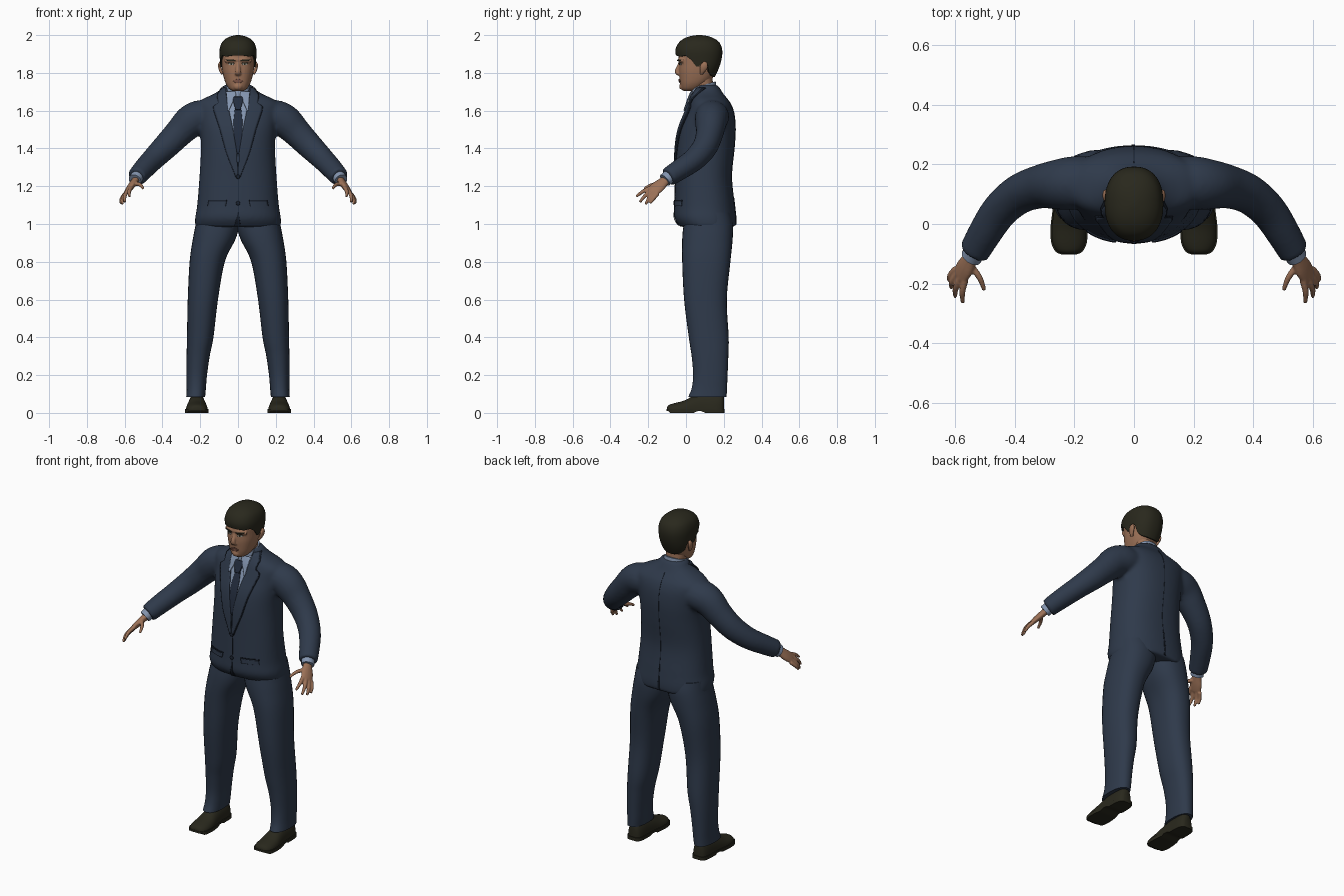
import bpy, bmesh, math
from mathutils import Vector


def material(name, rgb):
    m = bpy.data.materials.new(name)
    m.diffuse_color = (*rgb, 1)
    return m


NAVY = material("navy_cloth", (0.028, 0.042, 0.070))
SEAM = material("dark_seam", (0.010, 0.015, 0.026))
TIE = material("tie_blue", (0.017, 0.026, 0.048))
SHIRT = material("shirt_blue", (0.23, 0.30, 0.43))
SKIN = material("skin", (0.33, 0.165, 0.095))
LIP = material("lip", (0.22, 0.095, 0.065))
DARK = material("dark_brown", (0.022, 0.021, 0.012))
EYE = material("eye_white", (0.42, 0.38, 0.33))


def spline(rows, n=5):
    """Catmull-Rom subdivision of any list of equal-length tuples."""
    out = []
    for i in range(len(rows) - 1):
        a, b, c, d = (rows[max(0, min(len(rows) - 1, i + k))] for k in (-1, 0, 1, 2))
        for s in range(n):
            t = s / n
            out.append(tuple(
                0.5 * (2 * q + (r - p) * t + (2 * p - 5 * q + 4 * r - w) * t * t
                       + (3 * q - p - 3 * r + w) * t ** 3) for p, q, r, w in zip(a, b, c, d)))
    return out + [tuple(rows[-1])]


def lerp_rows(rows, z):
    """Row of a table linearly interpolated at key z."""
    for a, b in zip(rows, rows[1:]):
        if z <= b[0]:
            t = max(0, (z - a[0]) / max(b[0] - a[0], 1e-6))
            return tuple(p + (q - p) * t for p, q in zip(a, b))
    return rows[-1]


def oval(row, t, n=2.3):
    """Point on a horizontal superellipse section (z, xc, half width, y front, y back)."""
    z, xc, a, yf, yb = row
    c, s = math.cos(t), math.sin(t)
    return (xc + a * math.copysign(abs(c) ** (2 / n), c),
            (yf + yb) / 2 + (yb - yf) / 2 * math.copysign(abs(s) ** (2 / n), s), z)


def loft(table, sides=32, n=2.3):
    return [[oval(r, 2 * math.pi * i / sides, n) for i in range(sides)] for r in spline(table)]


def tube(path, ref=(0, 0, 1), sides=14, n=4):
    """Rings square to a path of (x, y, z, radius along ref, radius across)."""
    pts, rings = spline(path, n), []
    for i, p in enumerate(pts):
        t = (Vector(pts[min(i + 1, len(pts) - 1)][:3]) - Vector(pts[max(i - 1, 0)][:3])).normalized()
        u = Vector(ref)
        u = (u - t * u.dot(t)).normalized()
        v = t.cross(u)
        rings.append([tuple(Vector(p[:3]) + u * p[3] * math.cos(k) + v * p[4] * math.sin(k))
                      for k in (2 * math.pi * j / sides for j in range(sides))])
    return rings


def flip(rings):
    return [[(-x, y, z) for x, y, z in r] for r in rings]


def build(name, parts, mat, mirror=False, closed=True, voxel=0, thick=0, relax=3):
    """Skin lists of rings into one object."""
    bm = bmesh.new()
    for rings in parts:
        vs = [[bm.verts.new(p) for p in r] for r in rings]
        m = len(vs[0])
        for a, b in zip(vs, vs[1:]):
            for i in range(m if closed else m - 1):
                j = (i + 1) % m
                bm.faces.new((a[i], a[j], b[j], b[i]))
        if closed:
            bm.faces.new(vs[0][::-1])
            bm.faces.new(vs[-1])
    bmesh.ops.recalc_face_normals(bm, faces=bm.faces)
    me = bpy.data.meshes.new(name)
    bm.to_mesh(me)
    bm.free()
    me.materials.append(mat)
    ob = bpy.data.objects.new(name, me)
    bpy.context.collection.objects.link(ob)
    bpy.ops.object.select_all(action='DESELECT')
    ob.select_set(True)
    bpy.context.view_layer.objects.active = ob
    bpy.ops.object.shade_smooth_by_angle(angle=math.radians(45))
    if thick:
        s = ob.modifiers.new("thickness", 'SOLIDIFY')
        s.thickness, s.offset = thick, 0
    if voxel:
        r = ob.modifiers.new("blend", 'REMESH')
        r.mode, r.voxel_size, r.use_smooth_shade = 'VOXEL', voxel, True
        ob.modifiers.new("relax", 'SMOOTH').iterations = relax
    if mirror:
        ob.modifiers.new("mirror", 'MIRROR')
    return ob


def plate(name, table, rows, mat, off, mirror=False, back=False, thick=0.006, n=2.3):
    """Thin plate of rows (z, x left, x right) laid on the front or back of a loft."""
    dense, grid = spline(table), []
    steps = 24
    for k in range(steps + 1):
        z, xl, xr = lerp_rows(rows, rows[0][0] + (rows[-1][0] - rows[0][0]) * k / steps)
        _, xc, a, yf, yb = lerp_rows(dense, z)
        line = []
        for i in range(9):
            x = xl + (xr - xl) * i / 8
            d = (1 - min(0.999, abs((x - xc) / a)) ** n) ** (1 / n) * (yb - yf) / 2
            line.append((x, (yf + yb) / 2 + (d + off if back else -d - off), z))
        grid.append(line)
    return build(name, [grid], mat, mirror, closed=False, thick=thick)


# Jacket: torso and both sleeves blended into one cloth
TORSO = [(.985, 0, .226, -.032, .262), (1.03, 0, .227, -.06, .264), (1.1, 0, .216, -.06, .257),
         (1.25, 0, .204, -.055, .242), (1.4, 0, .196, -.05, .256), (1.5, 0, .202, -.035, .262),
         (1.58, 0, .215, -.005, .256), (1.63, 0, .222, .015, .24), (1.66, 0, .19, .025, .22),
         (1.685, 0, .135, .035, .2), (1.71, 0, .095, .045, .185), (1.737, 0, .075, .055, .167)]
sleeve = tube([(.13, .14, 1.57, .08, .085), (.2, .138, 1.568, .088, .09), (.255, .132, 1.54, .088, .084),
               (.315, .125, 1.48, .077, .073), (.385, .1, 1.408, .069, .067), (.45, .045, 1.343, .061, .062),
               (.5, -.03, 1.29, .056, .057), (.537, -.095, 1.248, .051, .052)], (0, .3, 1), 20)
build("jacket", [loft(TORSO, 48), sleeve, flip(sleeve)], NAVY, voxel=.011)

# Jacket front: shirt opening, tie, lapels, closure, pockets, buttons, vent
plate("shirt_front", TORSO, [(1.38, -.004, .004), (1.5, -.028, .028), (1.6, -.048, .048), (1.7, -.064, .064)], SHIRT, .002)
plate("tie", TORSO, [(1.37, -.004, .004), (1.45, -.022, .022), (1.55, -.023, .023), (1.62, -.015, .015)], TIE, .006)
plate("tie_knot", TORSO, [(1.605, -.013, .013), (1.655, -.027, .027), (1.672, -.022, .022)], TIE, .014, thick=.009)
LAPEL = [(1.25, .001, .01), (1.38, .006, .06), (1.5, .026, .092), (1.615, .05, .13), (1.632, .053, .122),
         (1.636, .054, .1), (1.68, .062, .108), (1.72, .064, .084)]
plate("lapel_edge", TORSO, [(z, a, b + .004) for z, a, b in LAPEL], SEAM, .004, True)
plate("lapel", TORSO, LAPEL, NAVY, .008, True)
plate("shirt_collar_leaf", TORSO, [(1.6, .048, .053), (1.64, .03, .057), (1.68, .01, .06), (1.7, .014, .063)],
      SHIRT, .015, True)
plate("front_closure", TORSO, [(1.05, .002, .006), (1.25, .002, .006)], SEAM, .001, thick=.004)
plate("front_hem_gap", TORSO, [(.992, -.018, .014), (1.06, -.001, .003)], SEAM, .002, thick=.004)
plate("pocket_flap", TORSO, [(1.095, .065, .16), (1.12, .06, .155)], NAVY, .004, True)
plate("pocket_line", TORSO, [(1.12, .06, .158), (1.126, .06, .158)], SEAM, .003, True)
plate("back_vent", TORSO, [(.992, -.008, .004), (1.14, -.002, .002)], SEAM, .001, back=True, thick=.004)
plate("back_seam", TORSO, [(1.14, -.001, .001), (1.68, -.001, .001)], SEAM, 0, back=True, thick=.003)
for z in (1.25, 1.11):
    build("button", [tube([(0, -.054, z, .011, .011), (0, -.064, z, .011, .011), (0, -.067, z, .008, .008)])], SEAM)

# Trousers
LEG = [(.085, .224, .05, .012, .215), (.13, .221, .051, .03, .217), (.2, .218, .054, .038, .22), (.3, .211, .061, .03, .224),
       (.4, .2, .07, .015, .226), (.6, .186, .08, -.01, .216), (.8, .163, .093, -.02, .235),
       (.92, .126, .113, -.02, .247), (1.0, .108, .116, -.012, .248), (1.06, .105, .112, 0, .235)]
build("trouser_leg", [loft(LEG)], NAVY, mirror=True)

# Shoes: rounded upper stations along y (y, half width, height) over a flat sole
SHOE = [(-.1, .022, .03), (-.09, .042, .042), (-.06, .056, .052), (-.01, .058, .065), (.04, .052, .09),
        (.1, .047, .105), (.16, .045, .105), (.19, .036, .1), (.201, .02, .08)]
upper = []
for y, w, h in spline(SHOE, 3):
    ring = [(.218 + w * math.cos(t), y, .012 + (h - .012) * max(0, math.sin(t)) ** .8)
            for t in (math.pi * i / 14 for i in range(15))]
    upper.append(ring)
build("shoe_upper", [upper], DARK, mirror=True)
sole = []
for y, w, h in spline(SHOE, 3):
    low = .009 if y < -.085 or .04 < y < .09 else 0
    w += .004
    sole.append([(.218 - w, y * 1.02, low), (.218 + w, y * 1.02, low), (.218 + w, y * 1.02, .02), (.218 - w, y * 1.02, .02)])
build("shoe_sole", [sole], DARK, mirror=True)

# Shirt cuff and hand
WIDE = (.4, .8, -.4)
build("shirt_cuff", [tube([(.528, -.08, 1.258, .038, .036), (.546, -.112, 1.232, .037, .034)], WIDE, 20)], SHIRT, mirror=True)
hand = [tube([(.53, -.085, 1.25, .024, .02), (.547, -.115, 1.226, .028, .019), (.566, -.145, 1.2, .037, .018),
              (.582, -.17, 1.178, .036, .014), (.588, -.178, 1.17, .03, .01)], WIDE)]
for base, mid, tip in (((.566, -.185, 1.192), (.576, -.228, 1.172), (.574, -.264, 1.145)),
                       ((.58, -.178, 1.182), (.598, -.215, 1.152), (.6, -.244, 1.116)),
                       ((.59, -.165, 1.17), (.61, -.195, 1.138), (.613, -.214, 1.104)),
                       ((.597, -.15, 1.16), (.616, -.172, 1.135), (.621, -.19, 1.11)),
                       ((.553, -.135, 1.215), (.519, -.178, 1.208), (.502, -.222, 1.188))):
    hand.append(tube([(*base, .012, .012), (*mid, .0105, .0105), (*tip, .007, .007)], WIDE, 10))
build("hand", hand, SKIN, mirror=True, voxel=.0045, relax=2)

# Neck and shirt collar band, tilted up towards the back
build("neck", [loft([(1.64, 0, .056, .035, .145), (1.7, 0, .056, .035, .145), (1.78, 0, .06, .04, .14)])], SKIN)
band = loft([(1.665, 0, .074, .02, .165), (1.7, 0, .068, .024, .162), (1.735, 0, .063, .028, .157)])
build("shirt_collar_band", [[[(x, y, z + .3 * (y - .09)) for x, y, z in r] for r in band]], SHIRT)

# Head with nose blended in
HEAD = [(1.703, 0, .026, -.012, .05), (1.715, 0, .046, -.024, .075), (1.74, 0, .063, -.03, .11),
        (1.77, 0, .074, -.034, .14), (1.81, 0, .083, -.037, .158), (1.85, 0, .087, -.036, .168),
        (1.89, 0, .088, -.039, .17), (1.92, 0, .086, -.036, .168), (1.96, 0, .068, -.01, .15), (1.975, 0, .04, .02, .12)]
nose = tube([(0, -.026, 1.868, .01, .009), (0, -.036, 1.84, .01, .011), (0, -.047, 1.812, .012, .014),
             (0, -.044, 1.797, .01, .017), (0, -.032, 1.79, .006, .012)], (0, 1, 0))
chin = tube([(0, -.018, 1.715, .014, .02), (0, -.02, 1.73, .016, .024), (0, -.018, 1.745, .01, .018)], (0, 1, 0))
brow = tube([(-.066, -.012, 1.862, .011, .011), (-.035, -.03, 1.87, .011, .011), (0, -.031, 1.868, .011, .011),
             (.035, -.03, 1.87, .011, .011), (.066, -.012, 1.862, .011, .011)])
build("head", [loft(HEAD), nose, chin, brow], SKIN, voxel=.005, relax=2)

# Face details
plate("eye", HEAD, [(1.841, .027, .043), (1.846, .02, .05), (1.852, .024, .047)], EYE, .001, True, thick=.005)
plate("iris", HEAD, [(1.841, .031, .039), (1.852, .031, .039)], DARK, .003, True, thick=.004)
plate("eyelid_line", HEAD, [(1.851, .019, .052), (1.855, .023, .048)], DARK, .003, True, thick=.004)
plate("eyebrow", HEAD, [(1.862, .014, .045), (1.867, .015, .064), (1.872, .035, .06)], DARK, .007, True, thick=.008)
plate("lower_lip", HEAD, [(1.748, -.012, .012), (1.753, -.021, .021), (1.757, -.026, .026)], LIP, .003)
plate("upper_lip", HEAD, [(1.758, -.027, .027), (1.764, -.016, .016), (1.767, -.007, .007)], LIP, .004)
build("ear", [tube([(.082, .082, 1.795, .008, .007), (.09, .086, 1.808, .013, .008), (.096, .094, 1.83, .02, .009),
                    (.096, .098, 1.848, .016, .008), (.09, .096, 1.858, .006, .005)], (0, 1, 0))], SKIN, mirror=True)

# Hair cap: lower edge height follows direction, front to back
HAIR = [(1.77, 0, .072, -.02, .148), (1.82, 0, .09, -.037, .172), (1.87, 0, .096, -.048, .188),
        (1.92, 0, .098, -.056, .192), (1.96, 0, .086, -.038, .178), (1.983, 0, .062, -.008, .148),
        (1.995, 0, .035, .025, .115), (2.0, 0, .008, .06, .08)]
EDGE = [(-1, 1.892), (-.8, 1.887), (-.55, 1.892), (-.3, 1.868), (-.12, 1.835), (.02, 1.832), (.1, 1.856),
        (.34, 1.858), (.45, 1.81), (.7, 1.787), (1, 1.778)]
dense, rings, N = spline(HAIR), [], 64
for k in range(-1, 19):
    ring = []
    for i in range(N):
        t = 2 * math.pi * i / N
        low = lerp_rows(EDGE, math.sin(t))[1]
        u = max(0, k) / 18
        z = low + (2.0 - low) * (1 - (1 - u) ** 1.6)
        x, y, z = oval(lerp_rows(dense, z), t)
        if k < 0:  # tucked-in rim
            x, y = x * .86, .07 + (y - .07) * .86
        ring.append((x, y, z))
    rings.append(ring)
build("hair", [rings], DARK)
